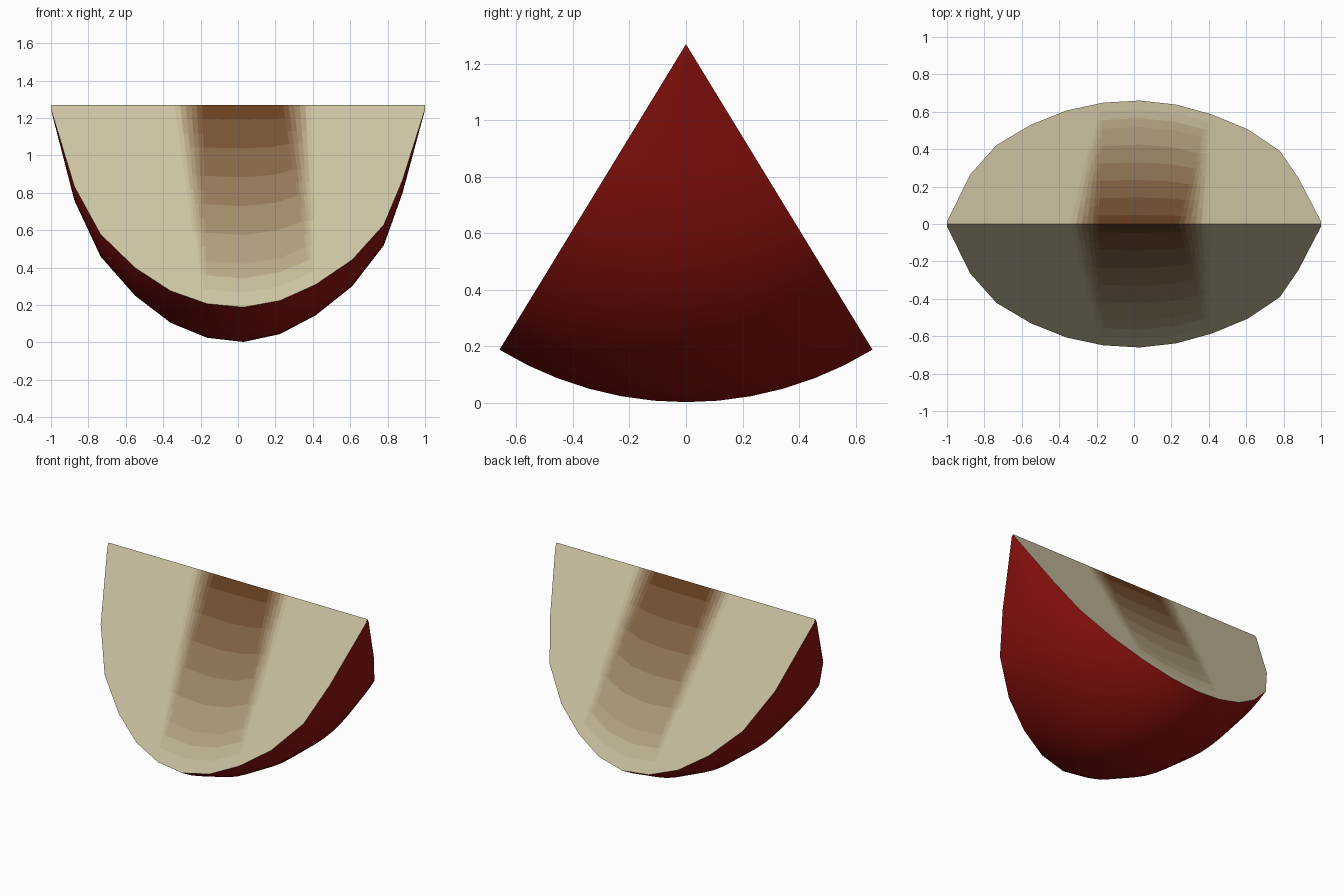
import bpy, bmesh, math

if "Cube" in bpy.data.objects:
    bpy.data.objects.remove(bpy.data.objects["Cube"])

Z = 1.27                      # height of the core axis
HALF = math.radians(31.4)     # half angle of the wedge
ARC, ROWS, LEVELS, FADE = 12, 14, 14, 5

# Outline of the fruit: position along the axis, radius
PROFILE = [(-1, .025), (-.875, .51), (-.735, .81), (-.55, 1.02), (-.36, 1.165),
           (-.165, 1.245), (.03, 1.267), (.225, 1.225), (.415, 1.125),
           (.61, .97), (.78, .75), (.88, .47), (1, .025)]


def point(x, r, a):
    return (x, r * math.sin(a), Z - r * math.cos(a))


def radius(x):
    for (x0, r0), (x1, r1) in zip(PROFILE, PROFILE[1:]):
        if x <= x1:
            return r0 + (r1 - r0) * (x - x0) / (x1 - x0)
    return PROFILE[-1][1]


def material(name, srgb):
    m = bpy.data.materials.new(name)
    m.diffuse_color = [(c / 255) ** 2.2 for c in srgb] + [1]
    m.use_nodes = True
    m.node_tree.nodes["Principled BSDF"].inputs["Base Color"].default_value = m.diffuse_color
    return m


def finish(bm, name, mats):
    me = bpy.data.meshes.new(name)
    bm.to_mesh(me)
    bm.free()
    for m in mats:
        me.materials.append(m)
    ob = bpy.data.objects.new(name, me)
    bpy.context.collection.objects.link(ob)
    return ob


red = material("red_skin", (142, 25, 22))

# Skin: outline swept round the core axis
bm = bmesh.new()
angles = [-HALF + 2 * HALF * k / ARC for k in range(ARC + 1)]
grid = [[bm.verts.new(point(x, r, a)) for a in angles] for x, r in PROFILE]
for i in range(len(PROFILE) - 1):
    for k in range(ARC):
        f = bm.faces.new((grid[i][k], grid[i][k + 1], grid[i + 1][k + 1], grid[i + 1][k]))
        f.smooth = True
finish(bm, "skin", [red])

# Flesh columns: x at the core, x at the rim, strength of the core stain
cols = [(x, x, 0) for x, r in PROFILE if x < -.3]
for s in range(FADE + 1):
    t = s / FADE
    cols.append((-.34 + .15 * t, -.185 + .02 * t, t))
cols += [(.03, .03, 1), (.18, .225, 1)]
for s in range(FADE + 1):
    t = s / FADE
    cols.append((.24 + .15 * t, .395 + .02 * t, 1 - t))
cols += [(x, x, 0) for x, r in PROFILE if x > .5]

cream, brown = (203, 194, 160), (104, 66, 38)
mats = [material(f"flesh_{n}", [c + (b - c) * n / LEVELS for c, b in zip(cream, brown)])
        for n in range(LEVELS + 1)] + [red]

# Cut faces, stained brown towards the core
bm = bmesh.new()
for side in (-1, 1):
    g = [[bm.verts.new(point(a + (b - a) * t / ROWS, radius(b) * t / ROWS, side * HALF))
          for t in range(ROWS + 1)] for a, b, _ in cols]
    for j in range(len(cols) - 1):
        for t in range(ROWS):
            q = [g[j][t], g[j][t + 1], g[j + 1][t + 1], g[j + 1][t]]
            f = bm.faces.new(q if side < 0 else q[::-1])
            stain = (cols[j][2] + cols[j + 1][2]) / 2 * (1 - (t + .5) / ROWS)
            f.material_index = round(stain * LEVELS)

# Tiny caps closing both tips
for x, r in (PROFILE[0], PROFILE[-1]):
    ring = [bm.verts.new(point(x, r, a)) for a in angles] + [bm.verts.new((x, 0, Z))]
    f = bm.faces.new(ring if x > 0 else ring[::-1])
    f.material_index = LEVELS + 1
finish(bm, "flesh", mats)
